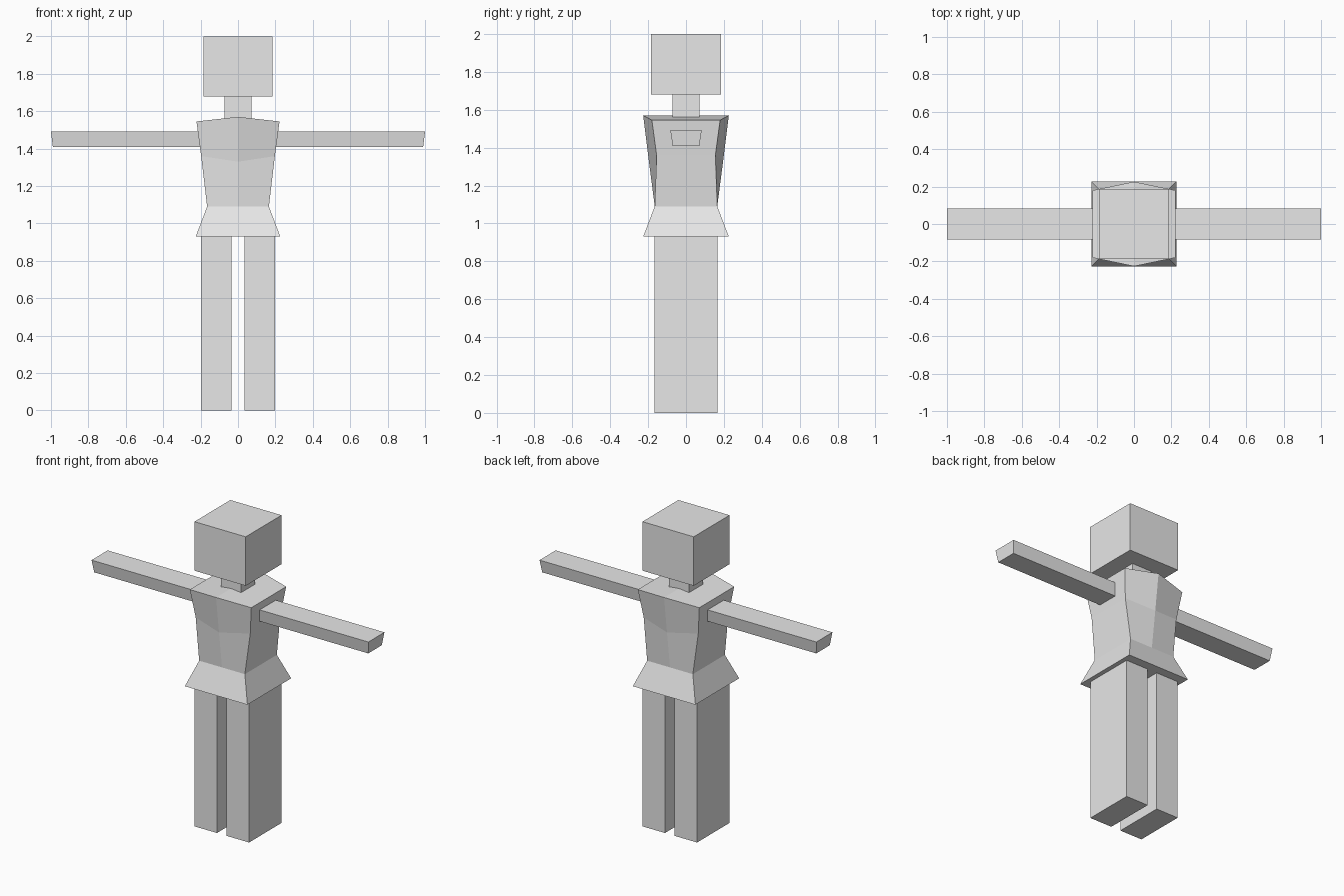
import bpy

if "Cube" in bpy.data.objects:
    bpy.data.objects.remove(bpy.data.objects["Cube"])

grey = bpy.data.materials.new("plain_grey")
grey.diffuse_color = (0.8, 0.8, 0.8, 1)
grey.use_nodes = True
grey.node_tree.nodes["Principled BSDF"].inputs["Base Color"].default_value = grey.diffuse_color


def make(name, verts, faces):
    mesh = bpy.data.meshes.new(name)
    mesh.from_pydata(verts, [], faces)
    mesh.materials.append(grey)
    obj = bpy.data.objects.new(name, mesh)
    bpy.context.collection.objects.link(obj)
    return obj


def loft(name, rings):
    """Join rings of equal vertex count (counter-clockwise) and cap both ends."""
    n = len(rings[0])
    verts = [v for ring in rings for v in ring]
    faces = [tuple(reversed(range(n))), tuple(range(len(verts) - n, len(verts)))]
    for r in range(len(rings) - 1):
        for i in range(n):
            j = (i + 1) % n
            faces.append((r * n + i, r * n + j, (r + 1) * n + j, (r + 1) * n + i))
    return make(name, verts, faces)


def square(x0, x1, y, z):
    return [(x0, -y, z), (x1, -y, z), (x1, y, z), (x0, y, z)]


# Head and neck
loft("head", [square(-0.185, 0.185, 0.185, 1.68), square(-0.185, 0.185, 0.185, 2.0)])
loft("neck", [square(-0.072, 0.072, 0.072, 1.53), square(-0.072, 0.072, 0.072, 1.68)])


# Torso: creased down the middle of the chest and back
def torso_ring(x, y, z, mid_y, mid_z):
    return [(-x, -y, z), (0, -mid_y, mid_z), (x, -y, z),
            (x, y, z), (0, mid_y, mid_z), (-x, y, z)]


torso = [torso_ring(0.165, 0.165, 1.09, 0.165, 1.09),
         torso_ring(0.197, 0.155, 1.36, 0.196, 1.33),
         torso_ring(0.222, 0.18, 1.545, 0.226, 1.57)]
body = loft("torso", torso[:])
# Split the shoulder cap along its ridge
verts = [v for ring in torso for v in ring]
faces = [tuple(p.vertices) for p in body.data.polygons if p.index != 1]
faces += [(12, 13, 16, 17), (13, 14, 15, 16)]
body.data.clear_geometry()
body.data.from_pydata(verts, [], faces)

# Flared skirt
loft("skirt", [square(-0.226, 0.226, 0.226, 0.93), square(-0.165, 0.165, 0.165, 1.09)])

# Legs and arms, one per side
for side, s in (("left", -1), ("right", 1)):
    a, b = sorted((s * 0.035, s * 0.197))
    loft(side + "_leg", [square(a, b, 0.167, 0), square(a, b, 0.167, 0.93)])
    low = sorted((s * 0.19, s * 0.99))
    high = sorted((s * 0.19, s * 1.0))
    loft(side + "_arm", [square(*low, 0.07, 1.41), square(*high, 0.083, 1.492)])
